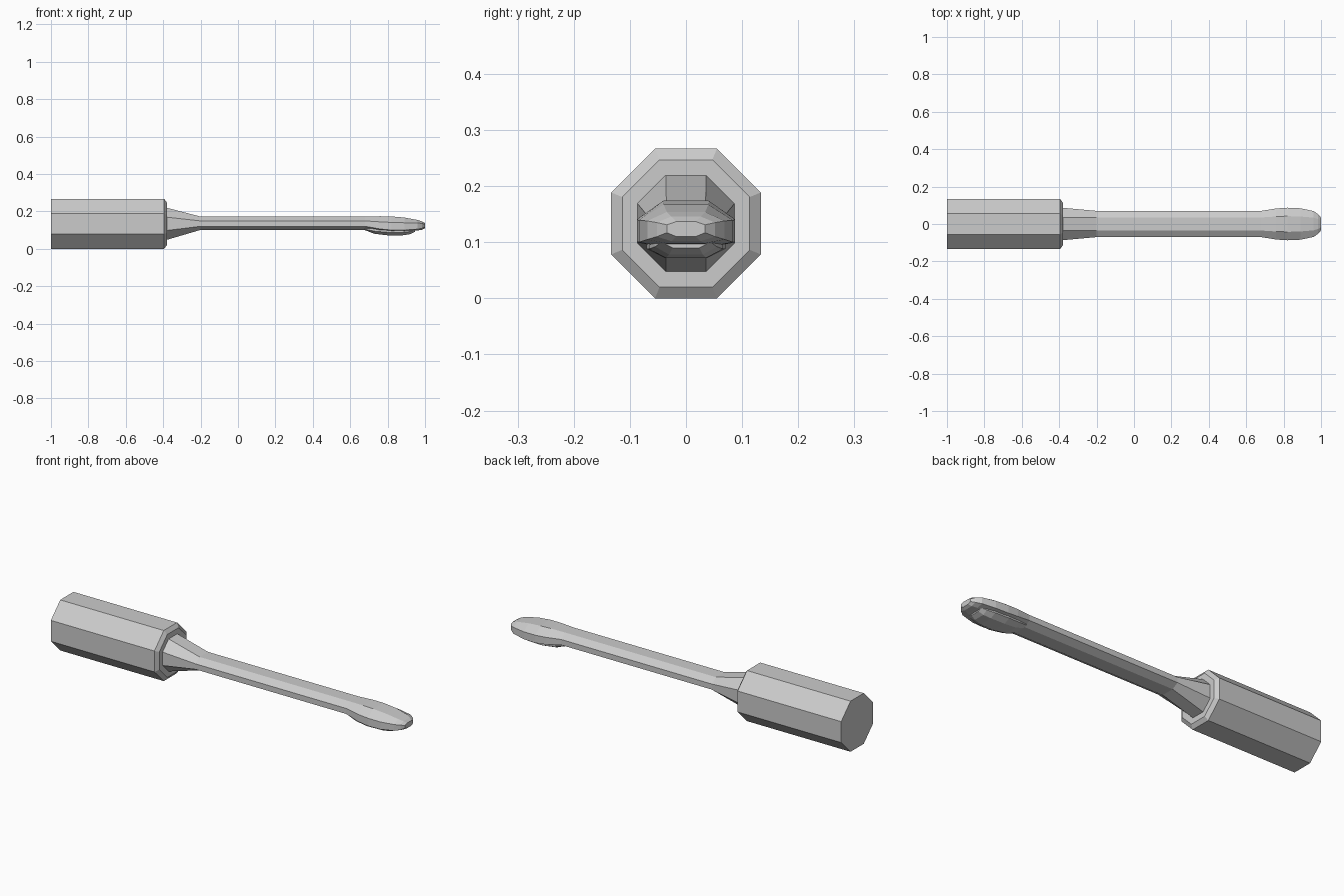
import bpy, bmesh

def loft(name, sections):
    """Octagonal loft along x. Section: x, half width, flat half width, bottom, side low, side high, top."""
    bm = bmesh.new()
    rings = []
    for x, w, f, b, lo, hi, t in sections:
        pts = [(f, b), (w, lo), (w, hi), (f, t), (-f, t), (-w, hi), (-w, lo), (-f, b)]
        rings.append([bm.verts.new((x, y, z)) for y, z in pts])
    for a, c in zip(rings, rings[1:]):
        for i in range(8):
            j = (i + 1) % 8
            bm.faces.new((a[i], a[j], c[j], c[i]))
    bm.faces.new(rings[0])
    bm.faces.new(rings[-1])
    bmesh.ops.recalc_face_normals(bm, faces=bm.faces)
    me = bpy.data.meshes.new(name)
    bm.to_mesh(me)
    bm.free()
    ob = bpy.data.objects.new(name, me)
    bpy.context.collection.objects.link(ob)
    return ob

def octagon(x, r, zc=0.1335):
    f = r * 0.4142
    return (x, r, f, zc - r, zc - f, zc + f, zc + r)

# Handle with chamfered front rim
loft("handle", [octagon(-1, 0.1335), octagon(-0.395, 0.1335), octagon(-0.38, 0.1135)])

# Tapered neck, flat shaft and rounded head
loft("shaft_and_head", [
    octagon(-0.385, 0.087),
    (-0.20, 0.070, 0.035, 0.101, 0.120, 0.149, 0.172),
    (0.68, 0.070, 0.035, 0.101, 0.120, 0.149, 0.172),
    (0.76, 0.083, 0.040, 0.092, 0.106, 0.144, 0.174),
    (0.82, 0.087, 0.042, 0.090, 0.100, 0.141, 0.173),
    (0.89, 0.084, 0.040, 0.092, 0.100, 0.139, 0.167),
    (0.96, 0.069, 0.034, 0.098, 0.105, 0.138, 0.154),
    (0.985, 0.052, 0.026, 0.102, 0.110, 0.135, 0.146),
    (1.00, 0.034, 0.017, 0.110, 0.117, 0.131, 0.137),
])

# Raised pad under the head
loft("head_pad", [
    (0.68, 0.050, 0.028, 0.099, 0.104, 0.115, 0.125),
    (0.73, 0.062, 0.034, 0.080, 0.094, 0.115, 0.125),
    (0.80, 0.070, 0.038, 0.072, 0.088, 0.115, 0.125),
    (0.88, 0.066, 0.036, 0.072, 0.088, 0.115, 0.125),
    (0.92, 0.055, 0.030, 0.078, 0.092, 0.115, 0.125),
    (0.945, 0.044, 0.024, 0.090, 0.100, 0.115, 0.125),
])
